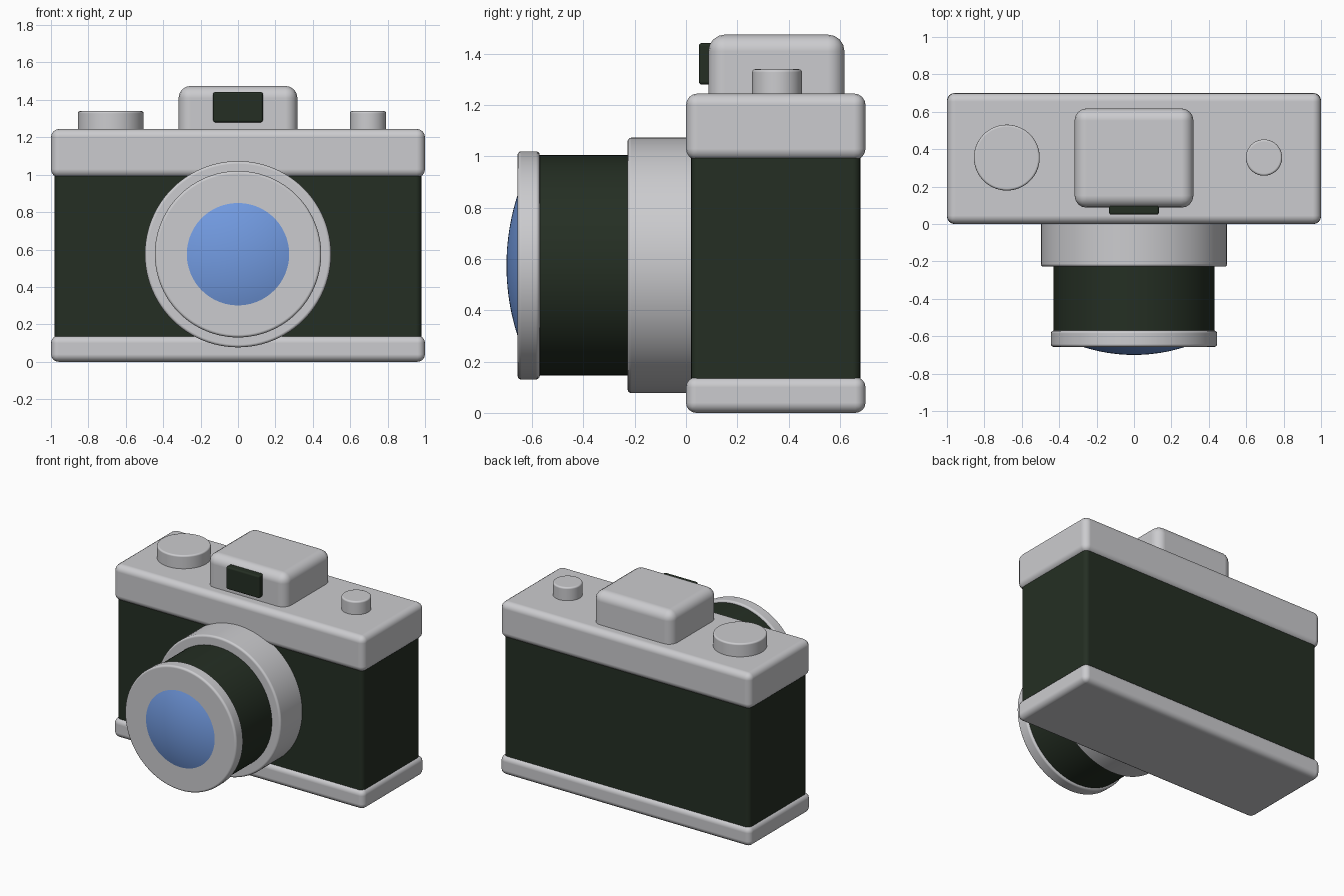
import bpy
import bmesh
import math
from mathutils import Matrix, Vector

cube = bpy.data.objects.get("Cube")
if cube:
    bpy.data.objects.remove(cube, do_unlink=True)


def material(name, rgb, roughness=0.5):
    mat = bpy.data.materials.new(name)
    mat.use_nodes = True
    colour = (*rgb, 1)
    mat.diffuse_color = colour
    shader = mat.node_tree.nodes["Principled BSDF"]
    shader.inputs["Base Color"].default_value = colour
    shader.inputs["Roughness"].default_value = roughness
    return mat


silver = material("silver", (0.6, 0.6, 0.62))
leather = material("dark green leather", (0.018, 0.028, 0.017))
glass = material("blue glass", (0.17, 0.33, 0.76), 0.2)


def finish(name, bm, mat, bevel=0, segments=4):
    bmesh.ops.recalc_face_normals(bm, faces=bm.faces)
    mesh = bpy.data.meshes.new(name)
    bm.to_mesh(mesh)
    bm.free()
    mesh.materials.append(mat)
    obj = bpy.data.objects.new(name, mesh)
    bpy.context.collection.objects.link(obj)
    if bevel:
        mod = obj.modifiers.new("rounded edges", "BEVEL")
        mod.width = bevel
        mod.segments = segments
        mod.limit_method = "ANGLE"
        mod.angle_limit = math.radians(40)
        mod.harden_normals = True
    bpy.ops.object.select_all(action="DESELECT")
    obj.select_set(True)
    bpy.context.view_layer.objects.active = obj
    bpy.ops.object.shade_smooth_by_angle(angle=math.radians(40))
    return obj


def box(name, low, high, mat, bevel):
    low, high = Vector(low), Vector(high)
    bm = bmesh.new()
    bmesh.ops.create_cube(bm, size=1, matrix=Matrix.Translation((low + high) / 2)
                          @ Matrix.Diagonal((*(high - low), 1)))
    return finish(name, bm, mat, bevel)


def cylinder(name, centre, radius, depth, mat, bevel, along_y=False):
    turn = Matrix.Rotation(math.pi / 2 if along_y else 0, 4, "X")
    bm = bmesh.new()
    bmesh.ops.create_cone(bm, cap_ends=True, segments=96, radius1=radius,
                          radius2=radius, depth=depth,
                          matrix=Matrix.Translation(centre) @ turn)
    return finish(name, bm, mat, bevel, 3)


# Body with its top and bottom plates
box("body", (-0.98, 0.02, 0.08), (0.98, 0.68, 1.05), leather, 0.03)
box("bottom_plate", (-1, 0, 0), (1, 0.7, 0.14), silver, 0.04)
box("top_plate", (-1, 0, 0.985), (1, 0.7, 1.245), silver, 0.045)

# Viewfinder housing and window
box("viewfinder_housing", (-0.318, 0.087, 1.15), (0.318, 0.618, 1.475), silver, 0.065)
box("viewfinder_window", (-0.133, 0.05, 1.28), (0.133, 0.13, 1.442), leather, 0.012)

# Controls on the top plate
cylinder("winding_dial", (-0.68, 0.355, 1.28), 0.176, 0.12, silver, 0.012)
cylinder("shutter_button", (0.695, 0.355, 1.28), 0.097, 0.12, silver, 0.012)

# Lens, stepping forward from the body
LENS_Z = 0.575


def lens_part(name, front, back, radius, mat, bevel):
    cylinder(name, (0, (front + back) / 2, LENS_Z), radius, back - front, mat, bevel, True)


lens_part("lens_mount", -0.228, 0.06, 0.498, silver, 0.015)
lens_part("lens_barrel", -0.6, -0.2, 0.43, leather, 0)
lens_part("lens_front_ring", -0.657, -0.57, 0.445, silver, 0.015)

# Shallow domed glass, spun from an arc
rim, bulge = 0.28, 0.045
sphere_radius = (rim ** 2 + bulge ** 2) / (2 * bulge)
half_angle = math.asin(rim / sphere_radius)
bm = bmesh.new()
arc = []
for i in range(13):
    a = half_angle * i / 12
    arc.append(bm.verts.new((sphere_radius * math.sin(a),
                             -0.7 + sphere_radius * (1 - math.cos(a)), LENS_Z)))
arc.append(bm.verts.new((rim, -0.64, LENS_Z)))
edges = [bm.edges.new(pair) for pair in zip(arc, arc[1:])]
bmesh.ops.spin(bm, geom=arc + edges, cent=(0, 0, LENS_Z), axis=(0, 1, 0),
               angle=math.tau, steps=96)
bmesh.ops.remove_doubles(bm, verts=bm.verts, dist=0.0001)
finish("lens_glass", bm, glass)
